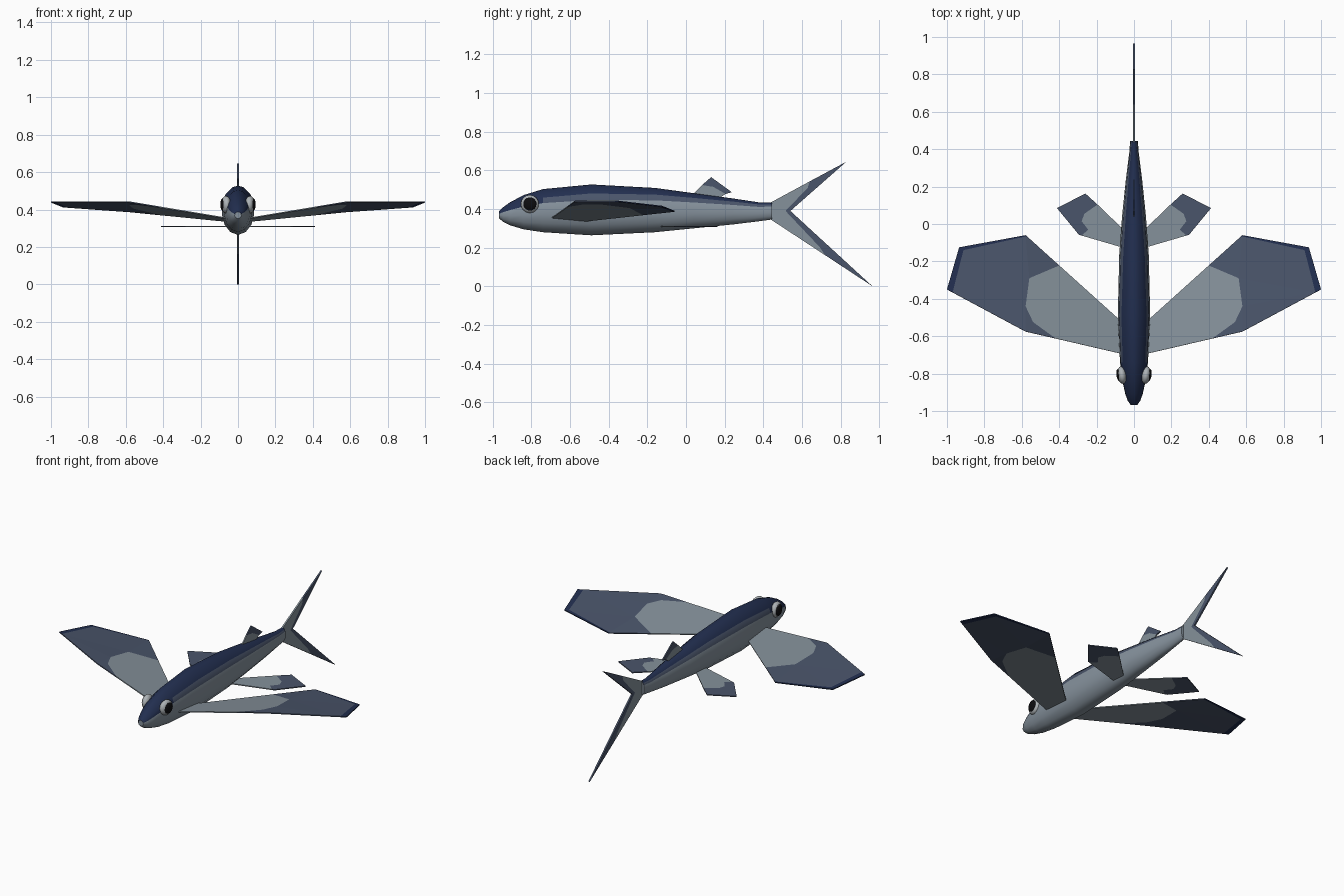
import bpy, bmesh, math
from mathutils import Matrix, Vector

if "Cube" in bpy.data.objects:
    bpy.data.objects.remove(bpy.data.objects["Cube"])


def material(name, rgb):
    m = bpy.data.materials.new(name)
    m.use_nodes = True
    m.diffuse_color = (*rgb, 1)
    bsdf = m.node_tree.nodes["Principled BSDF"]
    bsdf.inputs["Base Color"].default_value = (*rgb, 1)
    bsdf.inputs["Roughness"].default_value = 0.6
    return m


NAVY = material("navy back", (0.016, 0.028, 0.08))
SLATE = material("slate fin", (0.068, 0.09, 0.145))
SILVER = material("silver belly", (0.24, 0.29, 0.34))
PALE = material("pale fin base", (0.235, 0.285, 0.325))
WHITE = material("eye white", (0.42, 0.45, 0.47))
BLACK = material("pupil black", (0.004, 0.004, 0.005))


def finish(bm, name, mats, smooth=False):
    bmesh.ops.recalc_face_normals(bm, faces=bm.faces)
    me = bpy.data.meshes.new(name)
    bm.to_mesh(me)
    bm.free()
    ob = bpy.data.objects.new(name, me)
    bpy.context.collection.objects.link(ob)
    for m in mats:
        me.materials.append(m)
    if smooth:
        bpy.ops.object.select_all(action="DESELECT")
        ob.select_set(True)
        bpy.context.view_layer.objects.active = ob
        bpy.ops.object.shade_smooth_by_angle(angle=math.radians(45))
    return ob


# Body: oval rings lofted from nose to tail (y, top, bottom, half width)
RINGS = [(-.967, .388, .352, .018), (-.945, .41, .333, .034), (-.91, .435, .316, .047),
         (-.84, .472, .295, .063), (-.74, .503, .28, .076), (-.49, .527, .264, .088),
         (-.16, .509, .28, .08), (.04, .482, .3, .065), (.24, .455, .32, .044),
         (.38, .434, .337, .026), (.445, .434, .346, .021)]


def build_body():
    bm = bmesh.new()
    loops = []
    for y, top, bot, w in RINGS:
        t = (y + 1) / 1.45
        side = [-90, -62, -36, -10, 18 + 14 * t, 34 + 18 * t, 72]
        angles = side + [90] + [180 - a for a in reversed(side[1:])]
        zc, h = (top + bot) / 2, (top - bot) / 2
        loops.append([bm.verts.new((w * math.cos(math.radians(a)), y,
                                    zc + h * math.sin(math.radians(a)))) for a in angles])
    n = len(loops[0])
    for r in range(len(loops) - 1):
        for i in range(n):
            j = (i + 1) % n
            f = bm.faces.new((loops[r][i], loops[r][j], loops[r + 1][j], loops[r + 1][i]))
            band = min(i, n - 1 - i)          # same band number on both sides
            if band < 4:
                f.material_index = 2
            elif band == 4 and RINGS[r][0] > -.8:
                f.material_index = 1
    for end in (loops[0], loops[-1]):
        bm.faces.new(end).material_index = 2
    finish(bm, "body", [NAVY, SLATE, SILVER], smooth=True)


def build_fin(name, patches, place, thickness):
    """Thin fin from flat outlines, one colour per outline."""
    bm = bmesh.new()
    for index, (outline, _) in enumerate(patches):
        bm.faces.new([bm.verts.new(place(*p)) for p in outline]).material_index = index
    bmesh.ops.remove_doubles(bm, verts=bm.verts, dist=0.0005)
    bmesh.ops.triangulate(bm, faces=bm.faces)
    ob = finish(bm, name, [m for _, m in patches])
    mod = ob.modifiers.new("thickness", "SOLIDIFY")
    mod.thickness = thickness
    mod.offset = 0


def wing_height(x, y):
    """Leading edge rises to mid span; the chord slopes down to the rear."""
    if x < .58:
        t = (x - .08) / .5
        lead_y, lead_z = -.69 + .115 * t, .357 + .083 * t
    else:
        lead_y, lead_z = -.575 + .225 * (x - .58) / .42, .44
    return lead_z - .1 * (y - lead_y)


build_body()

# Pectoral wings: pale base, slate outer part, navy rim
wing_edge = [(.42, -.612), (.54, -.525), (.58, -.44), (.56, -.29), (.40, -.222)]
wing = [
    ([(.04, -.7)] + wing_edge + [(.04, -.546)], PALE),
    ([(.58, -.575), (.97, -.366), (.912, -.14), (.58, -.067), (.573, -.066)]
     + wing_edge[::-1], SLATE),
    ([(.97, -.366), (1, -.35), (.935, -.125), (.58, -.06), (.573, -.066),
      (.58, -.067), (.912, -.14)], NAVY),
]

# Pelvic fins: flat, near the belly
pelvic_edge = [(.28, -.062), (.245, -.03), (.28, .015), (.265, .055), (.195, .104)]
pelvic = [
    ([(.03, -.135)] + pelvic_edge + [(.03, -.055)], PALE),
    ([(.295, -.057), (.412, .085), (.26, .163)] + pelvic_edge[::-1], SLATE),
]

for side, s in (("left", 1), ("right", -1)):
    build_fin(side + "_pectoral_fin", wing,
              lambda x, y: (s * x, y, wing_height(x, y)), .006)
    build_fin(side + "_pelvic_fin", pelvic, lambda x, y: (s * x, y, .31), .006)

# Dorsal fin
dorsal_edge = [(.083, .524), (.14, .515), (.175, .495), (.205, .478)]
build_fin("dorsal_fin", [
    ([(.03, .47)] + dorsal_edge + [(.17, .455)], PALE),
    ([(.13, .565), (.237, .487)] + dorsal_edge[::-1], SLATE),
], lambda y, z: (0, y, z), .008)

# Forked tail fin: pale leading side, slate tips and rear edge
tail_edge = [(.64, .543), (.63, .51), (.515, .39), (.69, .205), (.72, .161)]
build_fin("tail_fin", [
    ([(.435, .432)] + tail_edge + [(.435, .348)], PALE),
    ([(.83, .645), (.54, .39), (.965, 0)] + tail_edge[::-1], SLATE),
], lambda y, z: (0, y, z), .01)


# Eyes: flattened pale ball with a dark domed pupil
def build_eye(side, s):
    for part, x, r, depth, mat in (("eye", .064, .047, .026, WHITE),
                                   ("pupil", .08, .035, .014, BLACK)):
        bm = bmesh.new()
        bmesh.ops.create_uvsphere(bm, u_segments=16, v_segments=10, radius=1)
        bmesh.ops.transform(bm, verts=bm.verts, matrix=(
            Matrix.Translation(Vector((s * x, -.808, .426)))
            @ Matrix.Rotation(s * math.radians(-8), 4, "Z")
            @ Matrix.Diagonal((depth, r, r, 1))
            @ Matrix.Rotation(math.pi / 2, 4, "Y")))
        finish(bm, side + "_" + part, [mat], smooth=True)


build_eye("left", 1)
build_eye("right", -1)
